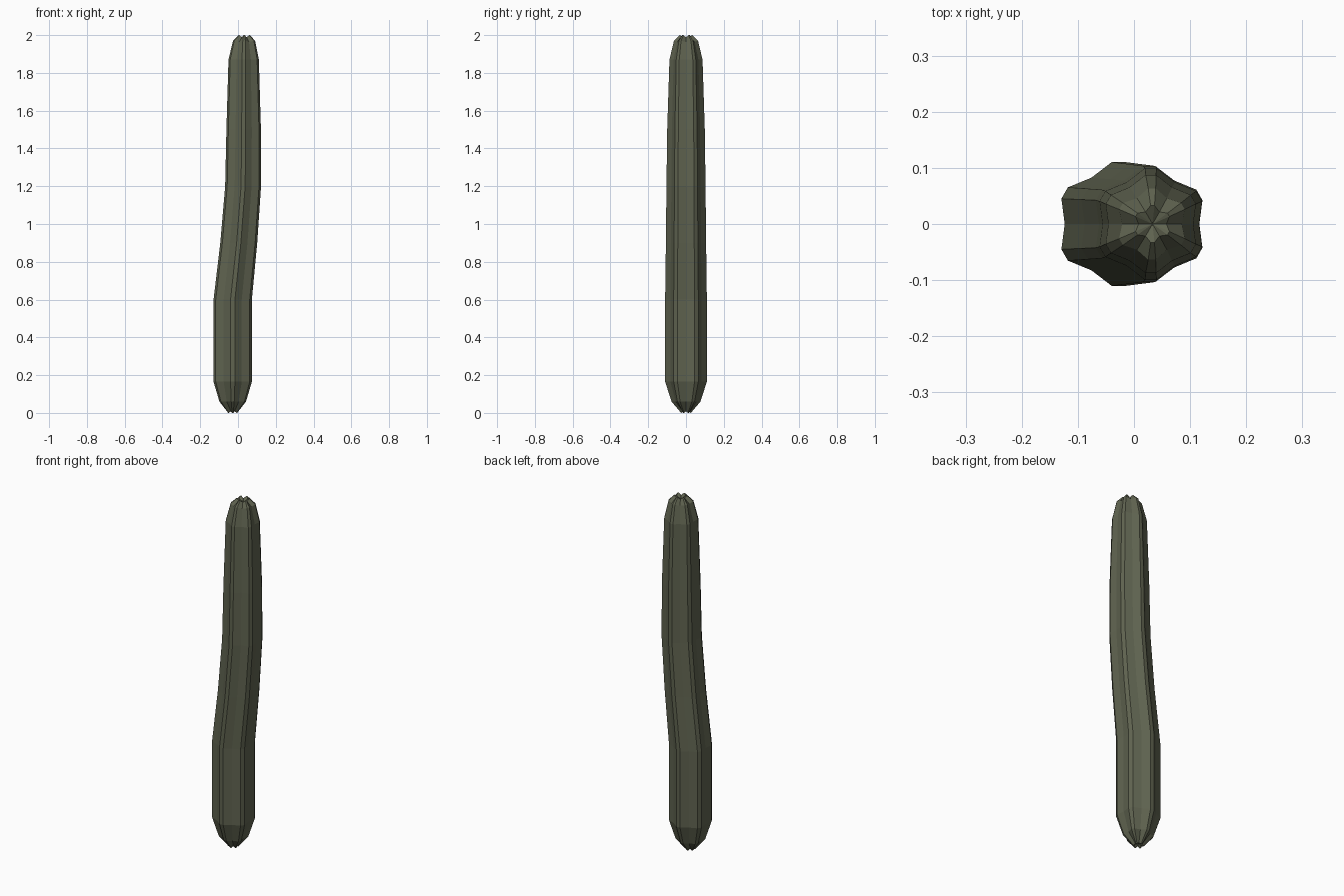
import bpy, bmesh
from math import cos, sin, radians

cube = bpy.data.objects.get("Cube")
if cube:
    bpy.data.objects.remove(cube, do_unlink=True)

green = bpy.data.materials.new("dull_olive_green")
green.use_nodes = True
colour = (0.115, 0.125, 0.08, 1)
green.diffuse_color = colour
green.node_tree.nodes["Principled BSDF"].inputs["Base Color"].default_value = colour

# Stem rings: height, centre x, rib radius, groove radius ratio, groove height offset
RINGS = [
    (0.0, -0.028, 0.026, 0.75, 0.008),
    (0.06, -0.028, 0.077, 0.82, 0.0),
    (0.165, -0.028, 0.111, 0.86, 0.0),
    (0.6, -0.028, 0.111, 0.86, 0.0),
    (0.9, 0.004, 0.107, 0.86, 0.0),
    (1.2, 0.027, 0.104, 0.86, 0.0),
    (1.5, 0.030, 0.100, 0.86, 0.0),
    (1.87, 0.030, 0.088, 0.86, 0.0),
    (1.97, 0.032, 0.064, 0.83, -0.006),
    (2.0, 0.033, 0.033, 0.75, -0.012),
]
RIBS = 6
RIB_HALF_ANGLE = 6


def add_ring(bm, z, cx, radius, ratio, dip):
    """Each rib is a narrow flat crest followed by a groove."""
    verts = []
    for i in range(RIBS):
        mid = 30 + i * 360 / RIBS
        for turn, r, dz in ((-RIB_HALF_ANGLE, radius, 0), (RIB_HALF_ANGLE, radius, 0),
                            (180 / RIBS, radius * ratio, dip)):
            a = radians(mid + turn)
            verts.append(bm.verts.new((cx + r * cos(a), r * sin(a), z + dz)))
    return verts


def cap(bm, ring, pole):
    tip = bm.verts.new(pole)
    for i, v in enumerate(ring):
        bm.faces.new((v, ring[(i + 1) % len(ring)], tip))


# Ribbed stem with sunken poles
bm = bmesh.new()
rings = [add_ring(bm, *r) for r in RINGS]
for low, high in zip(rings, rings[1:]):
    n = len(low)
    for i in range(n):
        j = (i + 1) % n
        bm.faces.new((low[i], low[j], high[j], high[i]))
cap(bm, rings[0], (RINGS[0][1], 0, 0.015))
cap(bm, rings[-1], (RINGS[-1][1], 0, 1.98))
bmesh.ops.recalc_face_normals(bm, faces=bm.faces)

mesh = bpy.data.meshes.new("ribbed_stem")
bm.to_mesh(mesh)
bm.free()
mesh.materials.append(green)
stem = bpy.data.objects.new("ribbed_stem", mesh)
bpy.context.scene.collection.objects.link(stem)
